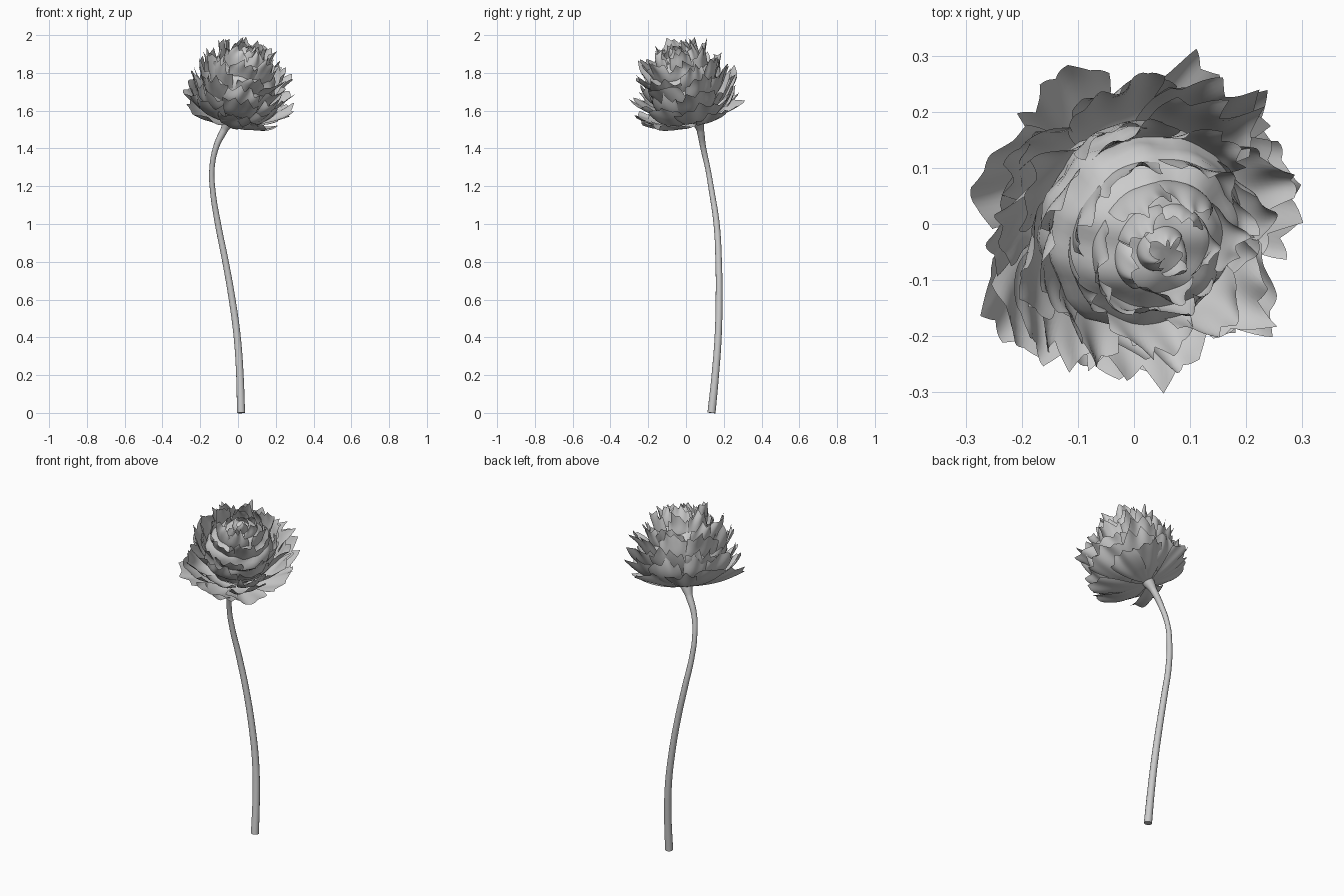
import bpy, bmesh, math, random
from mathutils import Vector

if "Cube" in bpy.data.objects:
    bpy.data.objects.remove(bpy.data.objects["Cube"])

random.seed(11)
BASE = Vector((-0.046, 0.06, 1.54))
AXIS = Vector((0.25, -0.275, 0.92)).normalized()
SIDE = AXIS.cross(Vector((0, 0, 1))).normalized()
UP = SIDE.cross(AXIS).normalized()


def head_point(r, h, a):
    # The head is a little flattened at its raised back
    r *= 1 - 0.13 * max(0, math.sin(a))
    return BASE + AXIS * h + (SIDE * math.cos(a) + UP * math.sin(a)) * r


def finish(obj):
    bpy.ops.object.select_all(action='DESELECT')
    bpy.context.view_layer.objects.active = obj
    obj.select_set(True)
    bpy.ops.object.shade_smooth()


def bm_object(bm, name):
    me = bpy.data.meshes.new(name)
    bm.to_mesh(me)
    bm.free()
    obj = bpy.data.objects.new(name, me)
    bpy.context.collection.objects.link(obj)
    finish(obj)
    return obj


# Stem: swept round tube with varying radius
path = [(0.016, 0.135, 0.0, 1.25), (0.01, 0.155, 0.2, 1.15), (-0.004, 0.17, 0.4, 1.1),
        (-0.031, 0.175, 0.6, 1.05), (-0.066, 0.173, 0.8, 1.0), (-0.106, 0.162, 1.0, 0.95),
        (-0.134, 0.135, 1.18, 0.85), (-0.138, 0.116, 1.29, 0.8), (-0.115, 0.09, 1.41, 0.9),
        (-0.072, 0.075, 1.5, 1.15), (-0.045, 0.062, 1.55, 2.0)]
cu = bpy.data.curves.new("stem", 'CURVE')
cu.dimensions = '3D'
cu.bevel_depth = 0.0175
cu.bevel_resolution = 4
cu.use_fill_caps = True
sp = cu.splines.new('BEZIER')
sp.bezier_points.add(len(path) - 1)
for bp, (x, y, z, r) in zip(sp.bezier_points, path):
    bp.co = (x, y, z)
    bp.radius = r
    bp.handle_left_type = bp.handle_right_type = 'AUTO'
stem = bpy.data.objects.new("stem", cu)
bpy.context.collection.objects.link(stem)
finish(stem)
bpy.ops.object.convert(target='MESH')


# Petal: cupped sheet following a curved profile, with ruffles and a torn, toothed tip
def add_petal(bm, a0, half, root, ctrl, tip, ruffle, tear):
    nu, nv = 12, 24
    knots = [random.uniform(0.0, 1) * (1 if i % 2 == 0 else -1) for i in range(7)]
    p1, p2, p3 = (random.uniform(0, 6.28) for _ in range(3))
    curl = random.uniform(-0.015, 0.025)
    twist = random.uniform(-0.02, 0.02)
    length = math.hypot(tip[0] - root[0], tip[1] - root[1])
    grid = []
    for i in range(nu + 1):
        row = []
        for j in range(nv + 1):
            v = 2 * j / nv - 1
            k = (v + 1) * 3
            k0 = min(int(k), 5)
            tooth = knots[k0] + (knots[k0 + 1] - knots[k0]) * (k - k0)
            u = i / nu * (1 + (tear * tooth - 0.035 * abs(v) ** 2.5) / length)
            b0, b1, b2 = (1 - u) ** 2, 2 * u * (1 - u), u * u
            r = b0 * root[0] + b1 * ctrl[0] + b2 * tip[0]
            h = b0 * root[1] + b1 * ctrl[1] + b2 * tip[1]
            # Profile normal in the (r, h) plane
            dr = (1 - u) * (ctrl[0] - root[0]) + u * (tip[0] - ctrl[0])
            dh = (1 - u) * (ctrl[1] - root[1]) + u * (tip[1] - ctrl[1])
            n = math.hypot(dr, dh) + 1e-5
            w = ruffle * abs(u) ** 2 * (math.sin(3.5 * v + p1) + 0.6 * math.sin(7 * v + p2 + 3 * u)
                                        + 0.4 * math.sin(6 * u + p3))
            w += curl * u ** 4 - 0.012 * v * v * u + twist * v * u
            a = a0 + v * half * (1 - 0.25 * u ** 3) + 0.03 * math.sin(6 * u + p3) * u
            row.append(bm.verts.new(head_point(r + w * dh / n, h - w * dr / n, a)))
        grid.append(row)
    for i in range(nu):
        for j in range(nv):
            bm.faces.new((grid[i][j], grid[i][j + 1], grid[i + 1][j + 1], grid[i + 1][j]))


# Petal rings: count, half angle, then root, control and tip as (r, h), ruffle, tear depth
rings = [
    (7, 0.50, (0.015, 0.0), (0.17, -0.005), (0.30, 0.085), 0.011, 0.026),
    (8, 0.46, (0.09, 0.025), (0.21, 0.03), (0.295, 0.155), 0.012, 0.026),
    (8, 0.45, (0.145, 0.08), (0.22, 0.09), (0.28, 0.22), 0.012, 0.026),
    (8, 0.45, (0.17, 0.14), (0.215, 0.17), (0.255, 0.285), 0.012, 0.026),
    (8, 0.45, (0.17, 0.21), (0.20, 0.245), (0.215, 0.345), 0.012, 0.025),
    (7, 0.50, (0.15, 0.27), (0.17, 0.31), (0.17, 0.39), 0.011, 0.022),
    (6, 0.55, (0.12, 0.31), (0.135, 0.355), (0.12, 0.42), 0.010, 0.02),
    (5, 0.65, (0.085, 0.34), (0.095, 0.38), (0.07, 0.435), 0.008, 0.016),
    (3, 1.00, (0.045, 0.36), (0.05, 0.40), (0.03, 0.435), 0.006, 0.012),
]
for n, (count, half, root, ctrl, tip, ruffle, tear) in enumerate(rings):
    bm = bmesh.new()
    for k in range(count):
        a = 2 * math.pi * (k + 0.5 * (n % 2)) / count + n * 0.3 + random.uniform(-0.15, 0.15)
        dh = random.uniform(-0.025, 0.02) * (0.5 if n in (0, 7, 8) else 1)
        t = (tip[0] * random.uniform(0.92, 1.04), tip[1] + dh)
        c = (ctrl[0], ctrl[1] + dh / 2)
        add_petal(bm, a, half * random.uniform(0.85, 1.15), root, c, t, ruffle, tear)
    bm_object(bm, "petal_ring_%d" % (n + 1))

# Core: lumpy dome that closes the gaps between the petals
bm = bmesh.new()
bmesh.ops.create_uvsphere(bm, u_segments=48, v_segments=24, radius=1)
for v in bm.verts:
    x, y, z = v.co
    lump = 1 + 0.04 * math.sin(9 * x + 2) * math.sin(8 * y) + 0.03 * math.sin(11 * z + 5 * x)
    v.co = head_point(math.hypot(x, y) * 0.187 * lump, 0.2 + z * 0.182 * lump, math.atan2(y, x))
bm_object(bm, "flower_core")
